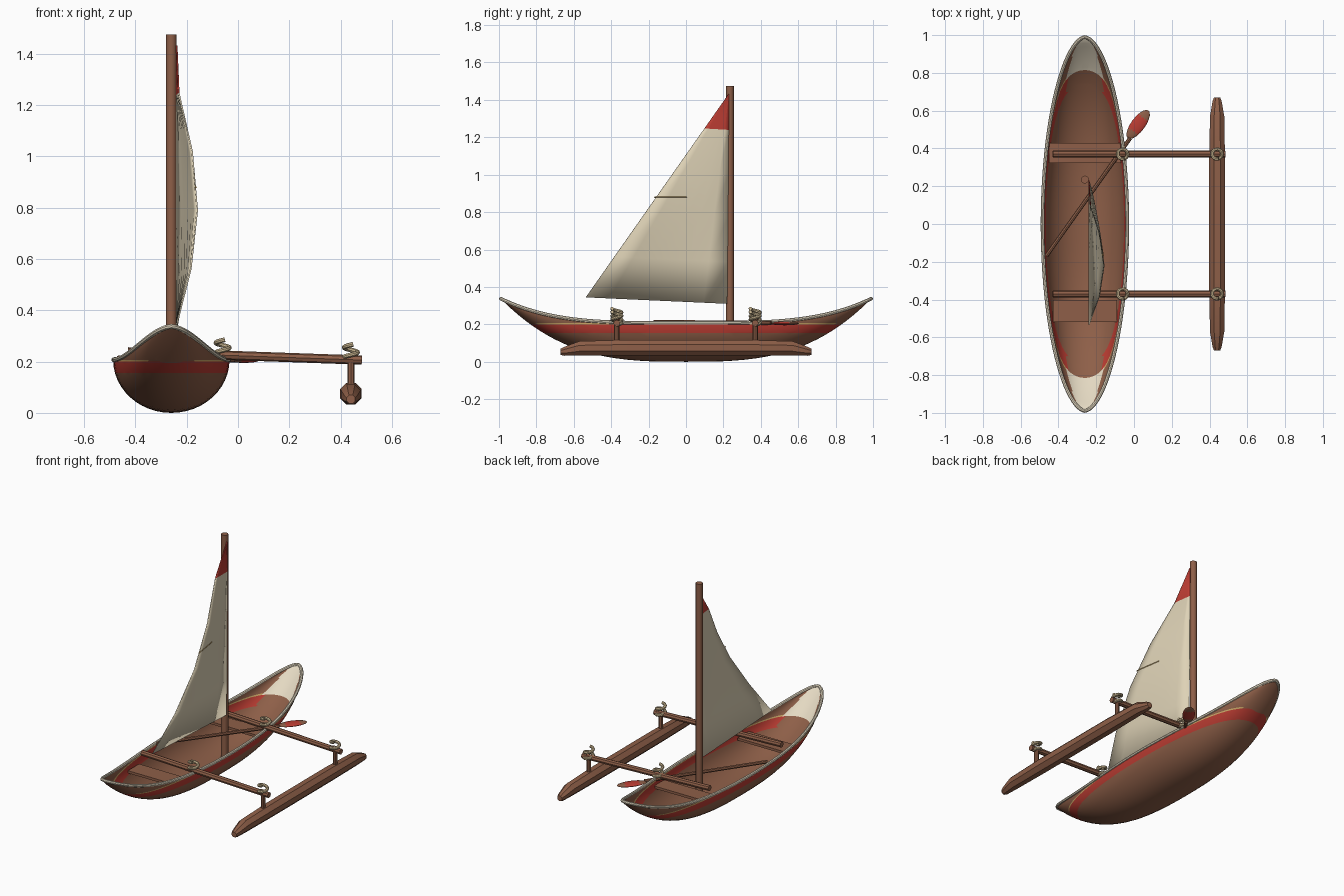
import bpy, bmesh, math
from mathutils import Vector

if "Cube" in bpy.data.objects:
    bpy.data.objects.remove(bpy.data.objects["Cube"])


def material(name, rgb):
    m = bpy.data.materials.new(name)
    m.use_nodes = True
    col = [((c / 255 + 0.055) / 1.055) ** 2.4 for c in rgb] + [1]
    m.diffuse_color = col
    m.node_tree.nodes["Principled BSDF"].inputs["Base Color"].default_value = col
    return m


WOOD = material("brown wood", (142, 95, 72))
RED = material("red paint", (186, 60, 50))
CREAM = material("cream paint", (228, 217, 194))
CANVAS = material("sail canvas", (222, 210, 182))
ROPE = material("rope", (206, 186, 148))
TAN = material("tan trim", (205, 170, 105))

CX = -0.26              # hull centre line
BEAMS = (-0.37, 0.37)   # cross beam stations


def finish(name, bm, mats, smooth=True):
    me = bpy.data.meshes.new(name)
    bm.to_mesh(me)
    bm.free()
    ob = bpy.data.objects.new(name, me)
    bpy.context.collection.objects.link(ob)
    for m in mats:
        me.materials.append(m)
    if smooth:
        bpy.ops.object.select_all(action='DESELECT')
        ob.select_set(True)
        bpy.context.view_layer.objects.active = ob
        bpy.ops.object.shade_smooth_by_angle(angle=math.radians(40))
    return ob


def grid(bm, rows, flip=False, wrap=False):
    vs = [[bm.verts.new(p) for p in r] for r in rows]
    n = len(rows[0])
    for a, b in zip(vs, vs[1:]):
        for j in range(n if wrap else n - 1):
            k = (j + 1) % n
            f = [a[j], b[j], b[k], a[k]]
            bm.faces.new(f[::-1] if flip else f)
    return vs


def tube(name, pts, r, mat, cyclic=False, res=2):
    cu = bpy.data.curves.new(name, 'CURVE')
    cu.dimensions = '3D'
    cu.bevel_depth, cu.bevel_resolution, cu.use_fill_caps = r, res, True
    sp = cu.splines.new('POLY')
    sp.points.add(len(pts) - 1)
    for p, q in zip(sp.points, pts):
        p.co = (*q, 1)
    sp.use_cyclic_u = cyclic
    tmp = bpy.data.objects.new(name + "_path", cu)
    bpy.context.collection.objects.link(tmp)
    bpy.context.view_layer.update()
    bm = bmesh.new()
    bm.from_mesh(tmp.evaluated_get(bpy.context.evaluated_depsgraph_get()).to_mesh())
    bpy.data.objects.remove(tmp)
    return finish(name, bm, [mat])


def box(name, centre, size, mat):
    bm = bmesh.new()
    bmesh.ops.create_cube(bm, size=1)
    bmesh.ops.scale(bm, vec=size, verts=bm.verts)
    bmesh.ops.translate(bm, vec=centre, verts=bm.verts)
    return finish(name, bm, [mat], False)


# Hull lines
LEN = 0.99


def half_width(y):
    return 0.227 * max(0, 1 - (y / LEN) ** 2) ** 0.55


def sheer(y):
    return 0.207 + 0.13 * abs(y / LEN) ** 3.7


def keel(y):
    return 0.337 * abs(y / LEN) ** 3


def hull_rows(inset):
    rows = []
    for i in range(49):
        y = LEN * math.sin(math.pi * (i / 48 - 0.5))
        w = max(half_width(y) - inset, 0)
        top, low = sheer(y), min(keel(y) + inset, sheer(y))
        angles = [math.pi * j / 24 for j in range(25)]
        rows.append([(CX + w * math.cos(a), y, top - (top - low) * math.sin(a)) for a in angles])
    return rows


# Hull shell, cut at the paint lines and coloured by height
def shell(name, inset, inside):
    bm = bmesh.new()
    grid(bm, hull_rows(inset), flip=not inside)
    bmesh.ops.remove_doubles(bm, verts=bm.verts, dist=0.0005)
    for z in (0.155, 0.2, 0.207):
        bmesh.ops.bisect_plane(bm, geom=bm.verts[:] + bm.edges[:] + bm.faces[:],
                               plane_co=(0, 0, z), plane_no=(0, 0, 1))
    for f in bm.faces:
        c = f.calc_center_median()
        side = abs(c.x - CX) / max(half_width(c.y), 0.001)
        if 0.155 < c.z < 0.2 and abs(c.y) < 0.81 and (side > 0.6 or not inside):
            f.material_index = 1
        elif inside and c.z > 0.2 and side < 0.72:
            f.material_index = 2
        elif 0.2 < c.z < 0.207 and abs(c.y) < 0.8:
            f.material_index = 3
    finish(name, bm, [WOOD, RED, CREAM, TAN])


shell("hull_outside", 0, False)
shell("hull_inside", 0.012, True)

# Gunwale round the whole rim
rim = []
for i in range(96):
    t = 2 * math.pi * i / 96
    y = LEN * math.sin(t)
    side = 1 if math.cos(t) > 0 else -1
    rim.append((CX + side * max(half_width(y) - 0.003, 0), y, sheer(y)))
tube("gunwale", rim, 0.01, CREAM, True)

# Seats
box("rear_seat", (CX, 0.375, 0.17), (0.38, 0.105, 0.016), WOOD)
box("front_seat", (CX, -0.46, 0.17), (0.34, 0.115, 0.016), WOOD)

# Mast
tube("mast", [(CX, 0.235, 0.015), (CX, 0.235, 1.475)], 0.021, WOOD, res=4)

# Sail, bellied along its free edge
BELLY = (0, 0.055, 0.08, 0.06, 0.008, 0)
STEPS = (0, 0.2, 0.41, 0.62, 0.83, 1)


def sail_point(u, k):
    v = STEPS[k]
    luff = Vector((0, 0.22 + 0.01 * v, 0.31 + 1.12 * v))
    leech = Vector((0, -0.535 + 0.763 * v, 0.345 + 1.087 * v))
    p = luff.lerp(leech, u)
    p.x = -0.239 + BELLY[k] * u ** 0.8
    return p


bm = bmesh.new()
grid(bm, [[sail_point(j / 6, k) for j in range(7)] for k in range(6)], flip=True)
for f in bm.faces:
    f.material_index = int(f.calc_center_median().z > 1.24)
sail = finish("sail", bm, [CANVAS, RED])
mod = sail.modifiers.new("cloth thickness", 'SOLIDIFY')
mod.thickness, mod.offset = 0.006, 0

# Short seam on the sail
seam = []
for u in (0.55, 0.75, 0.98):
    p = sail_point(u, 2).lerp(sail_point(u, 3), 0.28)
    seam.append((p.x + 0.002, p.y, 0.88))
tube("sail_seam", seam, 0.004, TAN, res=0)

# Outrigger float
bm = bmesh.new()
rows = []
stations = [(0.67, 0.018, 0.053), (0.65, 0.026, 0.056), (0.57, 0.041, 0.072), (0.3, 0.046, 0.075)]
stations = [(-y, r, z) for y, r, z in stations] + stations[::-1]
for y, r, z in stations:
    ring = [2 * math.pi * (j + 0.5) / 8 for j in range(8)]
    rows.append([(0.44 + r * math.cos(a), y, z + r * math.sin(a)) for a in ring])
vs = grid(bm, rows, wrap=True)
bm.faces.new(vs[0])
bm.faces.new(vs[-1])
bmesh.ops.recalc_face_normals(bm, faces=bm.faces)
finish("outrigger_float", bm, [WOOD])

# Cross beams, posts and coiled lashings
for y, end in zip(BEAMS, ("front", "rear")):
    tube(end + "_beam", [(-0.43, y, 0.238), (0.483, y, 0.206)], 0.018, WOOD)
    tube(end + "_post", [(0.44, y, 0.09), (0.44, y, 0.215)], 0.014, WOOD)
    for x, z0, part in ((-0.06, 0.215, "hull"), (0.44, 0.197, "float")):
        coil = []
        for i in range(37):
            a = 2 * math.pi * 1.8 * i / 36
            coil.append((x + 0.026 * math.cos(a), y + 0.026 * math.sin(a), z0 + 0.07 * i / 36))
        tube(f"{end}_{part}_lashing", coil, 0.0095, ROPE)

# Paddle lying across the rim
tube("paddle_shaft", [(-0.465, -0.17, 0.213), (-0.02, 0.455, 0.207)], 0.011, WOOD)
bm = bmesh.new()
bmesh.ops.create_uvsphere(bm, u_segments=20, v_segments=12, radius=1)
for f in bm.faces:
    c = f.calc_center_median()
    f.material_index = int(abs(c.y) < 0.45)
bmesh.ops.scale(bm, vec=(0.037, 0.092, 0.01), verts=bm.verts)
blade = finish("paddle_blade", bm, [WOOD, RED])
blade.location = (0.022, 0.527, 0.205)
blade.rotation_euler = (0, 0, -math.atan2(0.59, 0.8))
